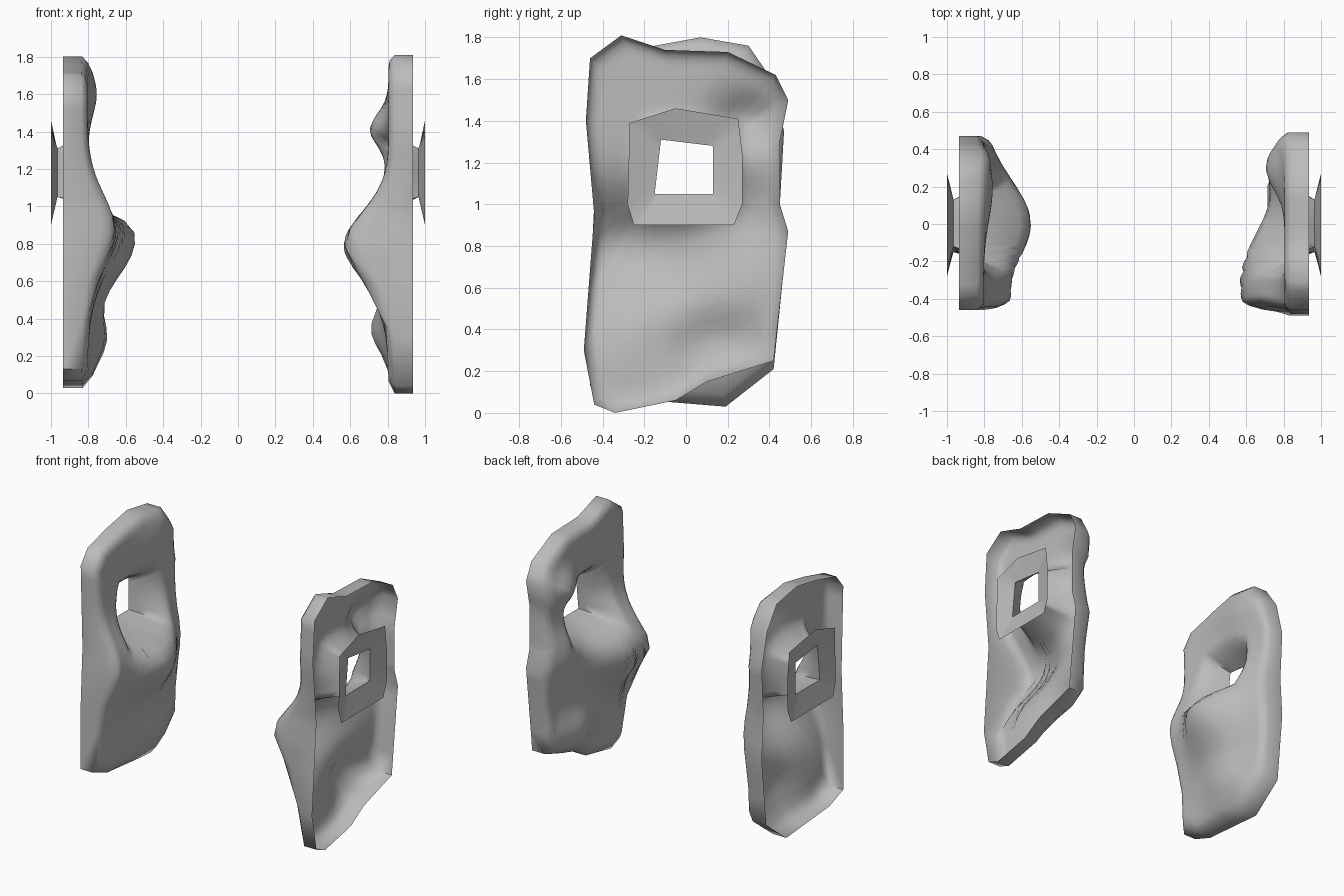
import bpy, bmesh, math
from mathutils import Vector, geometry

cube = bpy.data.objects.get("Cube")
if cube:
    bpy.data.objects.remove(cube, do_unlink=True)

RAYS = 48
STEPS = 16
CENTRE = Vector((-0.01, 1.17))
RIM_X = 0.935
WINDOW_X = 0.965
RING_X = 1.0
DISH = 0.17

stone = bpy.data.materials.new("stone_grey")
stone.use_nodes = True
stone.diffuse_color = (0.5, 0.5, 0.5, 1)
stone.node_tree.nodes["Principled BSDF"].inputs["Base Color"].default_value = stone.diffuse_color

# Outlines in the side plane (y, z)
hole = [(-.12, 1.31), (.13, 1.28), (.13, 1.05), (-.15, 1.05)]
flange = [(-.27, 1.39), (-.05, 1.46), (.25, 1.41), (.27, 1.24),
          (.27, 1), (.23, .9), (-.25, .9), (-.28, 1)]
left_outline = [(-.46, 1.7), (-.31, 1.81), (-.1, 1.74), (.2, 1.73), (.43, 1.62),
                (.49, 1.5), (.45, 1.3), (.45, 1), (.49, .87), (.42, .25),
                (.1, .15), (-.05, .06), (-.34, 0), (-.44, .04), (-.49, .3),
                (-.44, .95), (-.48, 1.4)]
right_outline = [(-.46, 1.6), (-.38, 1.7), (-.15, 1.76), (.07, 1.8), (.3, 1.76),
                 (.41, 1.6), (.47, 1.35), (.45, 1), (.47, .7), (.42, .21),
                 (.19, .03), (-.3, .07), (-.46, .13), (-.46, .6), (-.44, 1)]

# Lumps on the bulging face: y, z, height, spread in y, spread in z
left_lumps = [(-.32, .79, .24, .4, .25), (.3, 1.41, .1, .16, .12),
              (.3, .95, .07, .16, .2), (.14, .34, .1, .2, .14)]
right_lumps = [(0, .82, .255, .33, .3), (-.46, .9, .1, .18, .25),
               (.1, .28, .1, .24, .17), (.2, 1.6, .05, .25, .15)]


def trace(outline):
    """Sample an outline along rays from the window centre, keeping its corners."""
    points = [Vector(p) for p in outline]
    samples = []
    for i in range(RAYS):
        angle = math.tau * i / RAYS
        far = CENTRE + Vector((math.cos(angle), math.sin(angle))) * 5
        hits = [geometry.intersect_line_line_2d(CENTRE, far, a, b)
                for a, b in zip(points, points[1:] + points[:1])]
        samples.append(max((h for h in hits if h), key=lambda h: (h - CENTRE).length))
    for corner in points:
        direction = corner - CENTRE
        angle = math.atan2(direction.y, direction.x)
        samples[round(angle / math.tau * RAYS) % RAYS] = corner
    return samples


def bulge_x(point, from_window, from_edge, lumps):
    """Height of the bulging face: dished around the window, eased at the edge."""
    depth = 0.13 + sum(
        height * math.exp(-((point.x - y) / wide) ** 2 - ((point.y - z) / tall) ** 2)
        for y, z, height, wide, tall in lumps)
    depth *= 1 - 0.25 * max(0, 1 - from_edge / 0.06) ** 2
    dish = math.sin(min(1, from_window / DISH) * math.pi / 2)
    return WINDOW_X + (RIM_X - depth - WINDOW_X) * dish


def build(name, loops, side):
    """Skin a list of (points, x values) loops into one open shell."""
    bm = bmesh.new()
    rows = [[bm.verts.new((side * x, p.x, p.y)) for p, x in zip(points, xs)]
            for points, xs in loops]
    for inner, outer in zip(rows, rows[1:]):
        for i in range(RAYS):
            j = (i + 1) % RAYS
            bm.faces.new((inner[i], inner[j], outer[j], outer[i]))
    bmesh.ops.recalc_face_normals(bm, faces=bm.faces)
    # Shell normals point towards the bulging side
    if sum(f.normal.x * f.calc_area() for f in bm.faces) * side > 0:
        bmesh.ops.reverse_faces(bm, faces=bm.faces)
    mesh = bpy.data.meshes.new(name)
    bm.to_mesh(mesh)
    bm.free()
    mesh.materials.append(stone)
    obj = bpy.data.objects.new(name, mesh)
    bpy.context.collection.objects.link(obj)
    bpy.ops.object.select_all(action="DESELECT")
    obj.select_set(True)
    bpy.context.view_layer.objects.active = obj
    bpy.ops.object.shade_smooth_by_angle(angle=math.radians(65))


def slab(name, outline, lumps, side):
    window, edge, ring = trace(hole), trace(outline), trace(flange)
    # Hollow body: bulging face swept from the window to the outer edge, then the rim
    loops = []
    for step in range(STEPS + 1):
        t = step / STEPS
        points = [a.lerp(b, t) for a, b in zip(window, edge)]
        xs = [bulge_x(p, (p - a).length, (b - p).length, lumps)
              for p, a, b in zip(points, window, edge)]
        loops.append((points, xs))
    loops.append((edge, [RIM_X] * RAYS))
    build(name + "_slab", loops, side)
    # Flared window flange on the open side
    build(name + "_window_flange",
          [(window, [WINDOW_X] * RAYS), (ring, [RING_X] * RAYS)], side)


slab("left", left_outline, left_lumps, 1)
slab("right", right_outline, right_lumps, -1)
